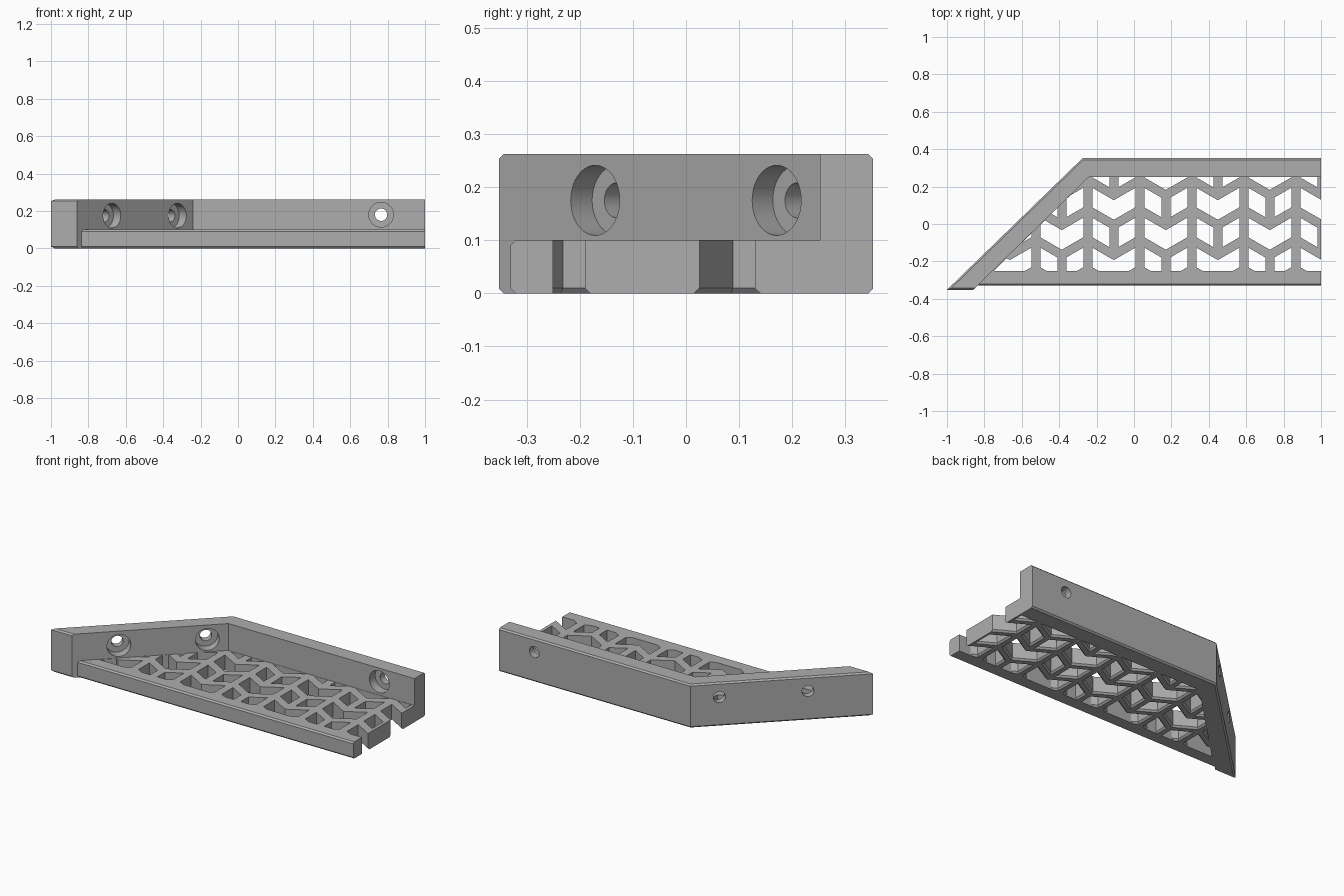
import bpy, bmesh, math
from mathutils import Vector, Matrix

cube = bpy.data.objects.get("Cube")
if cube:
    bpy.data.objects.remove(cube, do_unlink=True)

grey = bpy.data.materials.new("light grey")
grey.use_nodes = True
COLOUR = (0.42, 0.42, 0.42, 1)
grey.diffuse_color = COLOUR
grey.node_tree.nodes["Principled BSDF"].inputs["Base Color"].default_value = COLOUR


def make_object(name, bm):
    bmesh.ops.recalc_face_normals(bm, faces=bm.faces)
    mesh = bpy.data.meshes.new(name)
    bm.to_mesh(mesh)
    bm.free()
    mesh.materials.append(grey)
    obj = bpy.data.objects.new(name, mesh)
    bpy.context.collection.objects.link(obj)
    return obj


def add_loft(bm, rings):
    """Closed solid through rings of (outline, height)."""
    loops = [[bm.verts.new((x, y, z)) for x, y in pts] for pts, z in rings]
    n = len(loops[0])
    for low, high in zip(loops, loops[1:]):
        for k in range(n):
            bm.faces.new((low[k], low[(k + 1) % n], high[(k + 1) % n], high[k]))
    bm.faces.new(loops[0][::-1])
    bm.faces.new(loops[-1])


def prism(name, pts, z0, z1, chamfer=None):
    """Extruded outline; edges between consecutive chamfer points are bevelled."""
    bm = bmesh.new()
    add_loft(bm, [(pts, z0), (pts, z1)])
    if chamfer:
        def on_rim(e):
            ids = [next((i for i, p in enumerate(chamfer)
                         if (v.co.xy - Vector(p)).length < 1e-4), None) for v in e.verts]
            flat = abs(e.verts[0].co.z - e.verts[1].co.z) < 1e-5
            return flat and None not in ids and abs(ids[0] - ids[1]) == 1
        bmesh.ops.bevel(bm, geom=[e for e in bm.edges if on_rim(e)],
                        offset=0.009, segments=1, affect='EDGES')
    return make_object(name, bm)


def boolean(target, tool, operation):
    mod = target.modifiers.new("cut", 'BOOLEAN')
    mod.operation, mod.object, mod.solver = operation, tool, 'EXACT'
    bpy.context.view_layer.objects.active = target
    bpy.ops.object.modifier_apply(modifier=mod.name)
    bpy.data.objects.remove(tool, do_unlink=True)


def inset(pts, d):
    """Move each side of a counter-clockwise outline inward by d."""
    out = []
    for k in range(len(pts)):
        a, b, c = (Vector(pts[(k + s) % len(pts)]) for s in (-1, 0, 1))
        u, v = (b - a).normalized(), (c - b).normalized()
        nu, nv = Vector((-u.y, u.x)), Vector((-v.y, v.x))
        out.append(b + (nu + nv) * d / (1 + nu.dot(nv)))
    return out


# Raised wall: a long back run and a slanted run, chamfered along the outside
outer = [(-0.86, -0.352), (-1, -0.352), (-0.275, 0.352), (1, 0.352)]
wall = prism("raised_wall", outer + [(1, 0.252), (-0.24, 0.252)], 0, 0.262, outer)

# Counterbored screw holes through the wall
slant_out = Vector((-0.698, 0.716, 0)).normalized()
bm = bmesh.new()
holes = [((0.765, 0.252, 0.18), Vector((0, 1, 0))),
         ((-0.675, -0.17, 0.175), slant_out), ((-0.323, 0.17, 0.175), slant_out)]
tools = []
for centre, axis in holes:
    for radius, start, end in ((0.066, -0.06, 0.055), (0.033, -0.07, 0.2)):
        bm = bmesh.new()
        spin = axis.to_track_quat('Z', 'Y').to_matrix().to_4x4()
        place = Matrix.Translation(Vector(centre) + axis * (start + end) / 2) @ spin
        bmesh.ops.create_cone(bm, cap_ends=True, segments=40, radius1=radius,
                              radius2=radius, depth=end - start, matrix=place)
        boolean(wall, make_object("hole_cutter", bm), 'DIFFERENCE')

# Floor plate with a solid front rail
front = [(-0.838, -0.33), (1, -0.33)]
floor = prism("lattice_floor", front + [(1, 0.252), (-0.24, 0.252)], 0, 0.1, front)

# Lattice openings: chevrons and slanted cells between zigzag bars
DX, DY, HALF_BAR = 0.139, 0.16, 0.024


def node(i, j):
    return (0.17 + DX * i, -0.005 + DY * (j + 0.5 * (i % 2)))


bm = bmesh.new()
for j in range(-3, 3):
    for i in range(-10, 10, 2):
        if (i // 2 + j) % 2:
            continue
        for first, last in ((i - 1, i), (i, i + 1), (i + 1, i + 3)):
            cols = list(range(first, last + 1))
            cell = [node(c, j) for c in cols] + [node(c, j + 1) for c in cols[::-1]]
            add_loft(bm, [(inset(cell, HALF_BAR - 0.018), -0.01),
                          (inset(cell, HALF_BAR), 0.01),
                          (inset(cell, HALF_BAR), 0.2)])
cutter = make_object("opening_cutter", bm)
window = prism("window", [(-0.75, -0.25), (1.2, -0.25), (1.2, 0.25), (-0.243, 0.25)],
               -0.1, 0.3)
boolean(cutter, window, 'INTERSECT')
boolean(floor, cutter, 'DIFFERENCE')

# Smooth the round holes, keep every other edge crisp
for obj in (wall, floor):
    bpy.ops.object.select_all(action='DESELECT')
    obj.select_set(True)
    bpy.context.view_layer.objects.active = obj
    bpy.ops.object.shade_smooth_by_angle(angle=math.radians(25))
